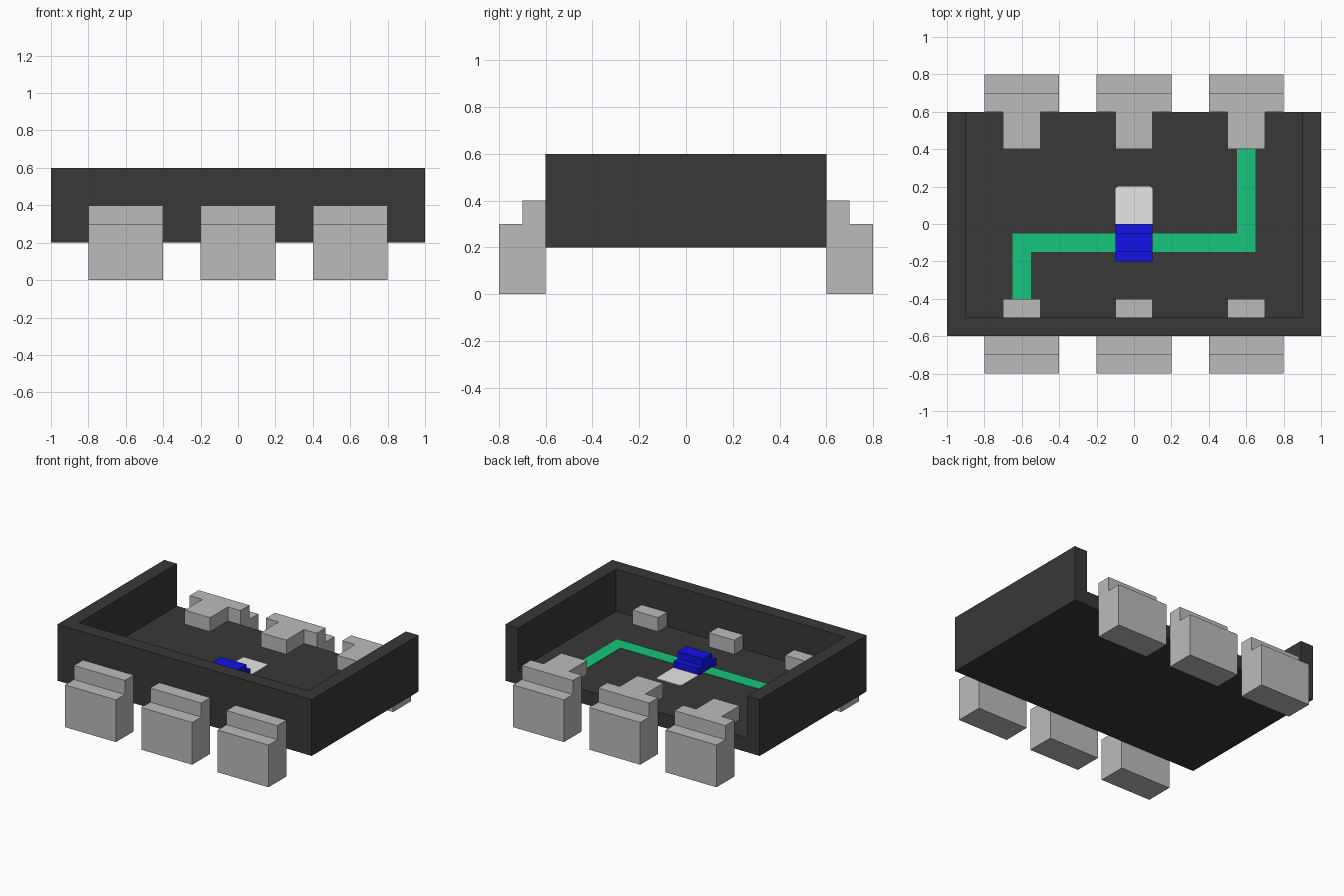
import bpy
import bmesh

cube = bpy.data.objects.get("Cube")
if cube:
    bpy.data.objects.remove(cube, do_unlink=True)


def material(name, rgb):
    m = bpy.data.materials.new(name)
    m.use_nodes = True
    m.diffuse_color = (*rgb, 1)
    m.node_tree.nodes["Principled BSDF"].inputs["Base Color"].default_value = (*rgb, 1)
    return m


dark = material("charcoal", (0.04, 0.04, 0.04))
grey = material("mid grey", (0.5, 0.5, 0.5))
white = material("off white", (0.8, 0.8, 0.8))
green = material("green", (0.008, 0.56, 0.2))
blue = material("blue", (0.006, 0.006, 0.8))


def prism(name, outline, axis, lo, hi, mat):
    """Extrude a 2D outline: axis 'x' takes (y, z) points, axis 'z' takes (x, y)."""
    def place(p, d):
        return (d, p[0], p[1]) if axis == "x" else (p[0], p[1], d)
    bm = bmesh.new()
    face = bm.faces.new([bm.verts.new(place(p, lo)) for p in outline])
    ext = bmesh.ops.extrude_face_region(bm, geom=[face])
    for v in ext["geom"]:
        if isinstance(v, bmesh.types.BMVert):
            v.co[0 if axis == "x" else 2] = hi
    bmesh.ops.recalc_face_normals(bm, faces=bm.faces)
    mesh = bpy.data.meshes.new(name)
    bm.to_mesh(mesh)
    bm.free()
    mesh.materials.append(mat)
    obj = bpy.data.objects.new(name, mesh)
    bpy.context.collection.objects.link(obj)
    return obj


def box(name, x, y, z, mat):
    return prism(name, [(x[0], y[0]), (x[1], y[0]), (x[1], y[1]), (x[0], y[1])],
                 "z", z[0], z[1], mat)


FLOOR = 0.3

# Tray: floor and a U-shaped wall that is open at the back
box("tray_floor", (-0.9, 0.9), (-0.5, 0.6), (0.2, FLOOR), dark)
prism("tray_wall", [(-1, 0.6), (-1, -0.6), (1, -0.6), (1, 0.6),
                    (0.9, 0.6), (0.9, -0.5), (-0.9, -0.5), (-0.9, 0.6)],
      "z", 0.2, 0.6, dark)

# Stepped connectors with an inner arm, three on the front and three on the back
for side, s in (("front", -1), ("back", 1)):
    for i, x in enumerate((-0.6, 0, 0.6), 1):
        step = [(0.6, 0), (0.8, 0), (0.8, 0.3), (0.7, 0.3), (0.7, 0.4), (0.6, 0.4)]
        prism(f"{side}_connector_{i}", [(s * y, z) for y, z in step],
              "x", x - 0.2, x + 0.2, grey)
        box(f"{side}_connector_arm_{i}", (x - 0.1, x + 0.1),
            sorted((s * 0.4, s * 0.6)), (FLOOR, 0.4), grey)

# Path running from the front connector to the back connector
prism("path", [(-0.65, -0.4), (-0.55, -0.4), (-0.55, -0.15), (0.65, -0.15),
               (0.65, 0.4), (0.55, 0.4), (0.55, -0.05), (-0.65, -0.05)],
      "z", FLOOR, FLOOR + 0.005, green)

# Pale plate with clipped back corners
prism("pale_plate", [(-0.1, 0), (0.1, 0), (0.1, 0.185), (0.095, 0.195), (0.085, 0.2),
                     (-0.085, 0.2), (-0.095, 0.195), (-0.1, 0.185)],
      "z", FLOOR, FLOOR + 0.006, white)

# Stepped block on the path
prism("stepped_block", [(-0.2, FLOOR), (0, FLOOR), (0, 0.35), (-0.05, 0.35),
                        (-0.05, 0.4), (-0.15, 0.4), (-0.15, 0.35), (-0.2, 0.35)],
      "x", -0.1, 0.1, blue)
